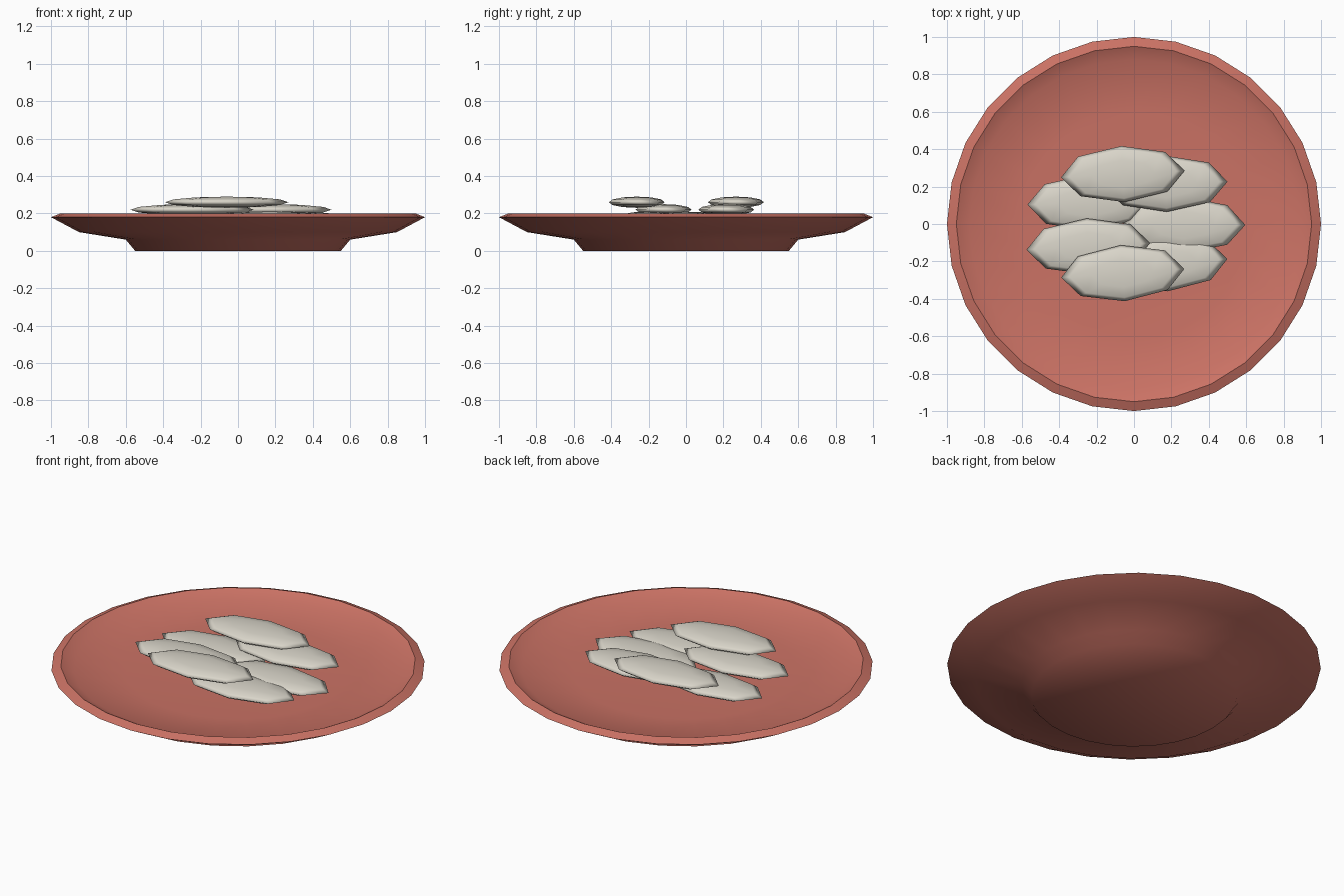
import bpy
import bmesh
from math import radians, hypot
from mathutils import Matrix

cube = bpy.data.objects.get("Cube")
if cube:
    bpy.data.objects.remove(cube, do_unlink=True)


def make_material(name, rgb):
    mat = bpy.data.materials.new(name)
    mat.use_nodes = True
    mat.diffuse_color = (*rgb, 1)
    mat.node_tree.nodes["Principled BSDF"].inputs["Base Color"].default_value = (*rgb, 1)
    return mat


def add_object(name, bm, mat):
    mesh = bpy.data.meshes.new(name)
    bm.to_mesh(mesh)
    bm.free()
    mesh.materials.append(mat)
    obj = bpy.data.objects.new(name, mesh)
    bpy.context.collection.objects.link(obj)
    return obj


clay = make_material("terracotta", (0.60, 0.17, 0.13))
cream = make_material("pale cream", (0.70, 0.67, 0.59))

# Plate: underside, foot, rim and shallow dish turned around the z axis
profile = [(0, 0), (0.55, 0), (0.6, 0.06), (0.85, 0.1), (1, 0.18),
           (0.95, 0.2), (0.88, 0.165), (0.6, 0.145), (0, 0.14)]
bm = bmesh.new()
verts = [bm.verts.new((r, 0, z)) for r, z in profile]
edges = [bm.edges.new(pair) for pair in zip(verts, verts[1:])]
bmesh.ops.spin(bm, geom=verts + edges, cent=(0, 0, 0), axis=(0, 0, 1),
               angle=radians(360), steps=28, use_duplicate=False)
bmesh.ops.remove_doubles(bm, verts=bm.verts, dist=0.0005)
bmesh.ops.recalc_face_normals(bm, faces=bm.faces)
for face in bm.faces:
    face.smooth = True
# Crisp edges along both circles of the rim
for edge in bm.edges:
    a, b = edge.verts
    level = abs(a.co.z - b.co.z) < 0.001
    if level and min(hypot(v.co.x, v.co.y) for v in edge.verts) > 0.93:
        edge.smooth = False
add_object("plate", bm, clay)


# Slices: flattened low-poly ellipsoids stacked in three layers
def add_slice(name, x, y, z, turn):
    bm = bmesh.new()
    bmesh.ops.create_uvsphere(bm, u_segments=8, v_segments=6, radius=1)
    bm.transform(Matrix.Diagonal((0.33, 0.15, 0.03, 1)))
    for face in bm.faces:
        face.smooth = True
    obj = add_object(name, bm, cream)
    obj.location = (x, y, z)
    obj.rotation_euler.z = radians(turn)


low, middle, high = 0.18, 0.22, 0.26
add_slice("slice_low_left", -0.24, 0.115, low, 2)
add_slice("slice_low_centre", 0.265, -0.005, low, 0)
add_slice("slice_low_right", 0.17, -0.21, low, 4)
add_slice("slice_middle_left", -0.245, -0.12, middle, 3)
add_slice("slice_middle_right", 0.17, 0.215, middle, 2)
add_slice("slice_top_back", -0.06, 0.267, high, 3)
add_slice("slice_top_front", -0.06, -0.263, high, 4)
